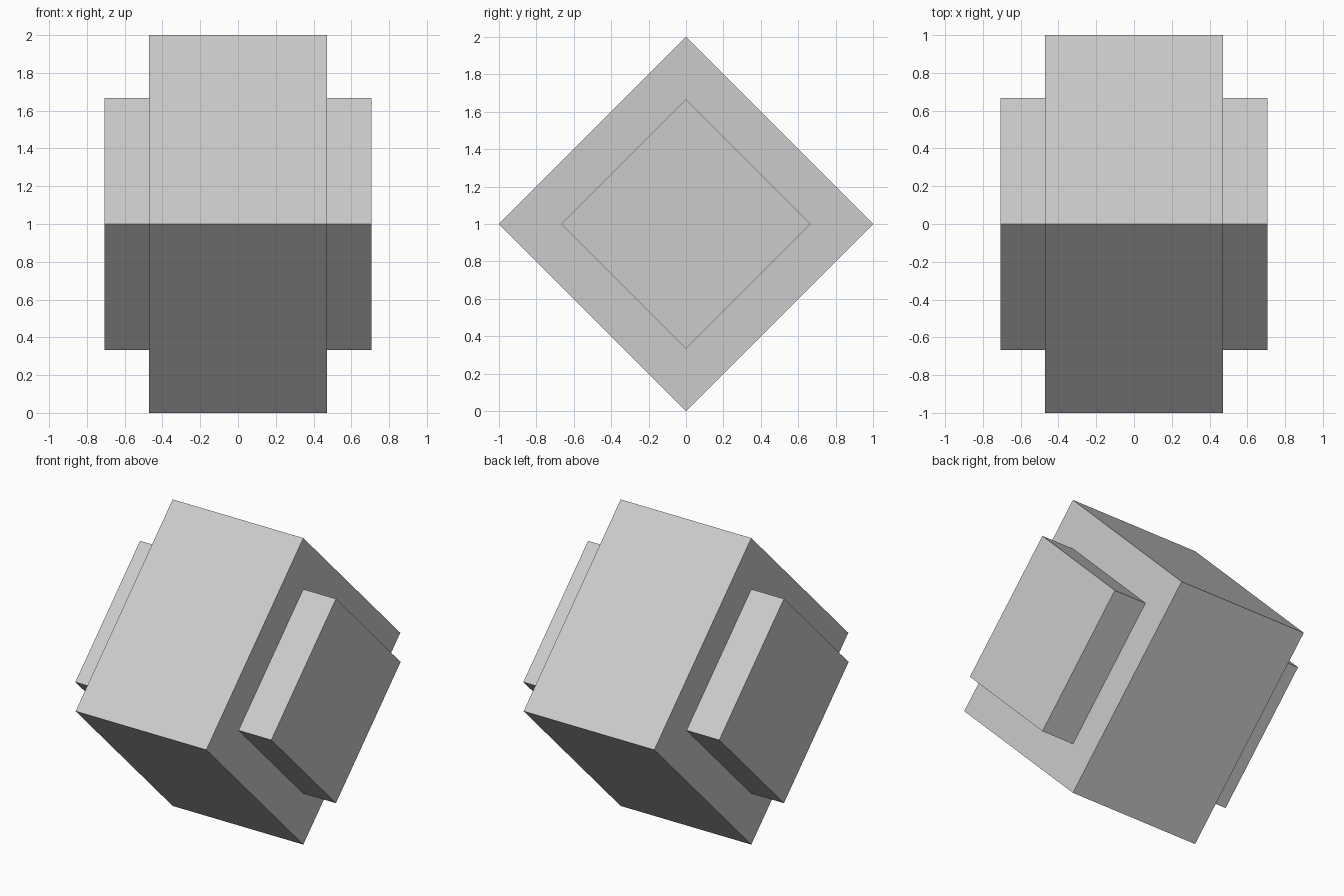
import bpy
import bmesh
from math import pi, sqrt
from mathutils import Matrix

default = bpy.data.objects.get("Cube")
if default:
    bpy.data.objects.remove(default, do_unlink=True)

SIDE = sqrt(2)            # edge of the square core; its diagonal is 2
STEP = SIDE / 6           # inset and height of the raised side pads
CORE_WIDTH = SIDE * 2 / 3

# Plain grey
grey = bpy.data.materials.new("light_grey")
grey.use_nodes = True
grey.diffuse_color = (0.6, 0.6, 0.6, 1)
grey.node_tree.nodes["Principled BSDF"].inputs["Base Color"].default_value = grey.diffuse_color

# Square core block
bm = bmesh.new()
bmesh.ops.create_cube(bm, size=1)
bmesh.ops.scale(bm, vec=(CORE_WIDTH, SIDE, SIDE), verts=bm.verts)
bm.normal_update()

# Raised square pad on the left and right faces
for face in [f for f in bm.faces if abs(f.normal.x) > 0.9]:
    outward = face.normal.copy()
    bmesh.ops.inset_region(bm, faces=[face], thickness=STEP, use_even_offset=True)
    pad = bmesh.ops.extrude_discrete_faces(bm, faces=[face])["faces"][0]
    bmesh.ops.translate(bm, vec=outward * STEP, verts=pad.verts)

# Stand the block on its lower edge
bmesh.ops.transform(bm, matrix=Matrix.Translation((0, 0, 1)) @ Matrix.Rotation(pi / 4, 4, "X"),
                    verts=bm.verts)
bmesh.ops.recalc_face_normals(bm, faces=bm.faces)

mesh = bpy.data.meshes.new("stepped_block")
bm.to_mesh(mesh)
bm.free()
mesh.materials.append(grey)
block = bpy.data.objects.new("stepped_block", mesh)
bpy.context.collection.objects.link(block)
